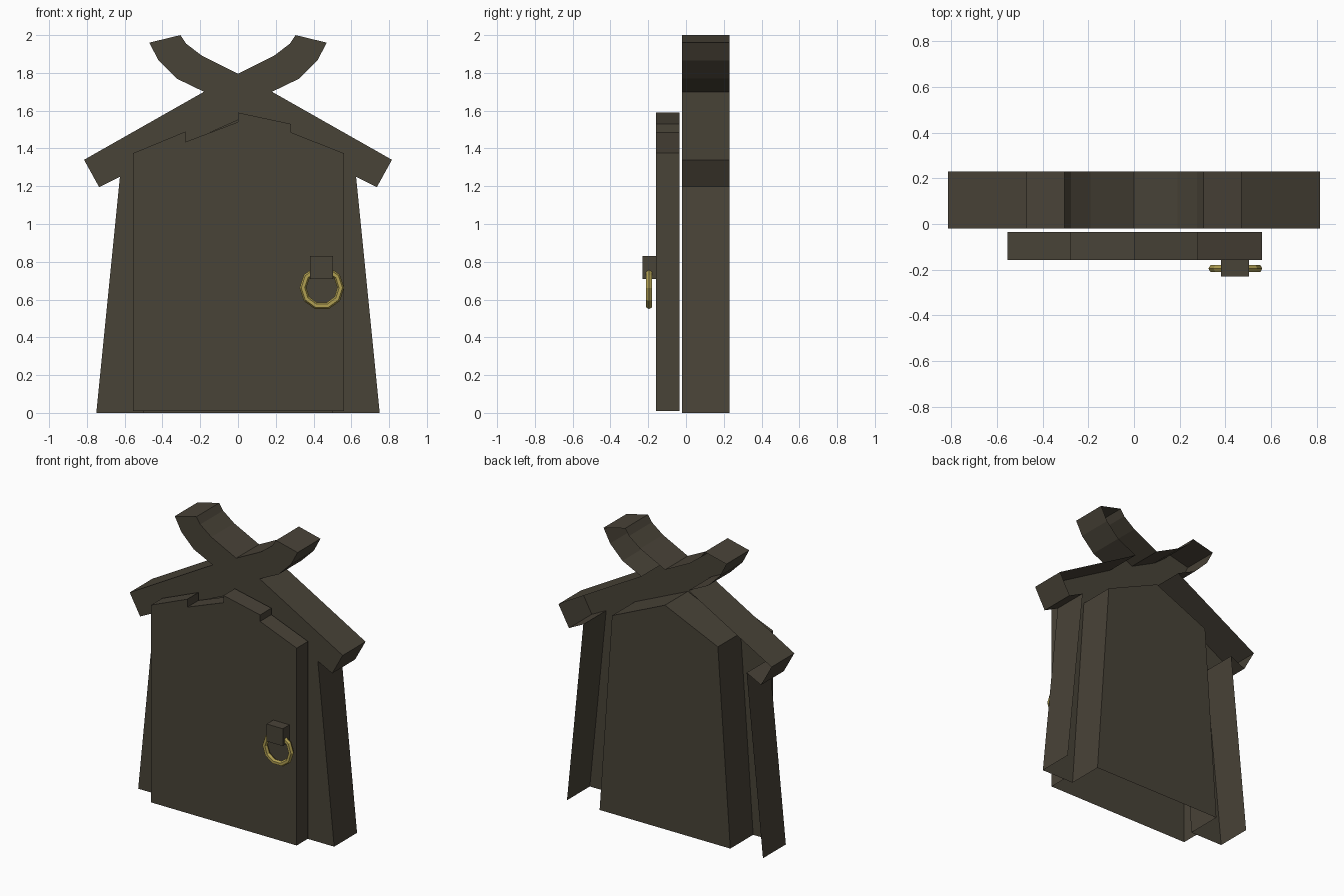
import bpy, bmesh, math
from mathutils import Matrix

if "Cube" in bpy.data.objects:
    bpy.data.objects.remove(bpy.data.objects["Cube"])


def material(name, rgb):
    m = bpy.data.materials.new(name)
    m.diffuse_color = (*rgb, 1)
    m.use_nodes = True
    m.node_tree.nodes["Principled BSDF"].inputs["Base Color"].default_value = m.diffuse_color
    return m


wood = material("dark wood", (0.066, 0.056, 0.039))
gold = material("gold", (0.44, 0.35, 0.085))


def finish(bm, name, mat):
    me = bpy.data.meshes.new(name)
    bm.to_mesh(me)
    bm.free()
    me.materials.append(mat)
    ob = bpy.data.objects.new(name, me)
    bpy.context.collection.objects.link(ob)
    return ob


def shell(name, loop, y0, y1, cap=None):
    """Front plate with rim walls, open at the back and along its lowest edges.
    Loop is (x, z) counter-clockwise from the front; cap lists points closed at the back."""
    bm = bmesh.new()
    front = [bm.verts.new((x, y0, z)) for x, z in loop]
    back = [bm.verts.new((x, y1, z)) for x, z in loop]
    bm.faces.new(front)
    floor = min(z for _, z in loop)
    n = len(loop)
    for i in range(n):
        j = (i + 1) % n
        if loop[i][1] == floor and loop[j][1] == floor:
            continue
        bm.faces.new((front[i], back[i], back[j], front[j]))
    if cap:
        bm.faces.new([back[i] for i in cap])
    return finish(bm, name, mat=wood)


# Door frame: tapered posts, crossed roof beams with curled horns, doorway recess
half = [(0.75, 0), (0.625, 1.25), (0.735, 1.195), (0.815, 1.34), (0.18, 1.70),
        (0.325, 1.77), (0.42, 1.865), (0.47, 1.96), (0.305, 2.0), (0.275, 1.955),
        (0.19, 1.89)]
doorway = [(-0.5, 0), (-0.405, 1.37), (0, 1.55), (0.405, 1.37), (0.5, 0)]
outline = half + [(0, 1.795)] + [(-x, z) for x, z in reversed(half)]
k = len(outline)
shell("door_frame", outline + doorway, -0.02, 0.23, cap=range(k, k + 5))

# Door with stepped plank tops
door = [(-0.555, 0.01), (0.56, 0.01), (0.56, 1.375), (0.28, 1.485), (0.28, 1.53),
        (0, 1.59), (0, 1.54), (-0.277, 1.435), (-0.277, 1.49), (-0.555, 1.375)]
shell("door", door, -0.158, -0.035)

# Handle block
bm = bmesh.new()
bmesh.ops.create_cube(bm, size=1, matrix=Matrix.Translation((0.442, -0.193, 0.77))
                      @ Matrix.Diagonal((0.124, 0.074, 0.12, 1)))
finish(bm, "handle_block", wood)

# Ring pull
bpy.ops.mesh.primitive_torus_add(major_segments=10, minor_segments=6,
                                 major_radius=0.1, minor_radius=0.018,
                                 location=(0.444, -0.195, 0.662),
                                 rotation=(math.pi / 2, 0, 0))
ring = bpy.context.object
ring.name = "ring_pull"
ring.data.materials.append(gold)
